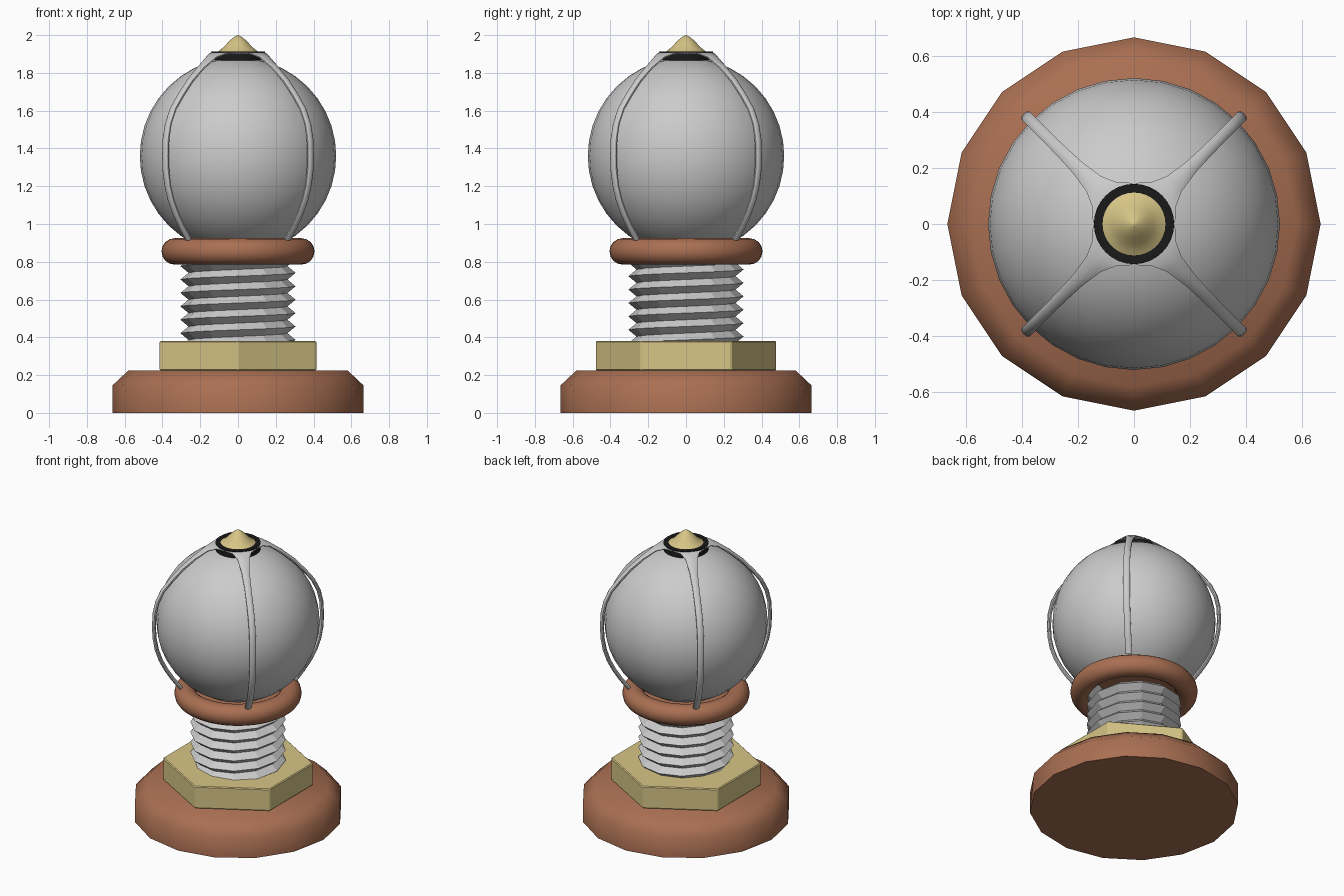
import bpy, bmesh
from math import sin, cos, pi, radians

if "Cube" in bpy.data.objects:
    bpy.data.objects.remove(bpy.data.objects["Cube"])


def material(name, rgb):
    m = bpy.data.materials.new(name)
    m.diffuse_color = (*rgb, 1)
    m.use_nodes = True
    m.node_tree.nodes["Principled BSDF"].inputs["Base Color"].default_value = m.diffuse_color
    return m


copper = material("copper", (0.40, 0.16, 0.085))
brass = material("brass", (0.68, 0.56, 0.24))
black = material("black", (0.01, 0.01, 0.01))


def finish(bm, name, mat=None, angle=35):
    bmesh.ops.remove_doubles(bm, verts=bm.verts, dist=1e-5)
    bmesh.ops.recalc_face_normals(bm, faces=bm.faces)
    me = bpy.data.meshes.new(name)
    bm.to_mesh(me)
    bm.free()
    ob = bpy.data.objects.new(name, me)
    bpy.context.collection.objects.link(ob)
    if mat:
        me.materials.append(mat)
    bpy.ops.object.select_all(action='DESELECT')
    ob.select_set(True)
    bpy.context.view_layer.objects.active = ob
    if angle:
        bpy.ops.object.shade_smooth_by_angle(angle=radians(angle))
    return ob


def skin(bm, rings, close=True):
    """Join a list of vertex rings with quads."""
    n = len(rings[0])
    for a, b in zip(rings, rings[1:]):
        for i in range(n if close else n - 1):
            j = (i + 1) % n
            bm.faces.new((a[i], a[j], b[j], b[i]))


def lathe(name, profile, sides, mat=None, phase=0.0, loop=False, angle=35):
    bm = bmesh.new()
    rings = [[bm.verts.new((r * cos(2 * pi * i / sides + phase),
                            r * sin(2 * pi * i / sides + phase), z))
              for i in range(sides)] for r, z in profile]
    if loop:
        rings.append(rings[0])
    skin(bm, rings)
    if not loop:
        bm.faces.new(rings[0])
        bm.faces.new(rings[-1])
    return finish(bm, name, mat, angle)


# Sixteen-sided base with a chamfered rim
lathe("base", [(0.665, 0), (0.665, 0.145), (0.58, 0.225)], 16, copper, angle=50)

# Hexagonal nut
nut = lathe("nut", [(0.48, 0.225), (0.48, 0.38)], 6, brass, phase=pi / 2, angle=0)
bev = nut.modifiers.new("bevel", 'BEVEL')
bev.width, bev.segments = 0.006, 1

# Helical threaded stem
bm = bmesh.new()
n, pitch, z0 = 12, 0.071, 0.28
cols = []
for i in range(n + 1):
    t = 2 * pi * i / n
    col = []
    for k in range(15):
        r = 0.305 if k % 2 else 0.262
        col.append(bm.verts.new((r * cos(t), r * sin(t), z0 + pitch * (k / 2 + i / n))))
    cols.append(col)
skin(bm, cols, close=False)
finish(bm, "threaded_stem", None, 0)

# Collar ring under the globe
lathe("collar", [(0.335 + 0.07 * cos(2 * pi * k / 16), 0.855 + 0.07 * sin(2 * pi * k / 16))
                 for k in range(16)], 48, copper, loop=True)
lathe("collar_floor", [(0.29, 0.83), (0.29, 0.86)], 32, copper)

# Globe
bm = bmesh.new()
bmesh.ops.create_uvsphere(bm, u_segments=32, v_segments=20, radius=0.52)
bmesh.ops.translate(bm, verts=bm.verts, vec=(0, 0, 1.36))
finish(bm, "globe")

# Four cage wires that flare into a square plate: (radius, z, half thickness, half width)
path = [(0.106, 1.905, 0.006, 0.106), (0.150, 1.902, 0.007, 0.064), (0.20, 1.882, 0.009, 0.040),
        (0.28, 1.825, 0.012, 0.027), (0.36, 1.757, 0.013, 0.023), (0.43, 1.68, 0.013, 0.022),
        (0.485, 1.61, 0.013, 0.022), (0.522, 1.53, 0.013, 0.022), (0.539, 1.45, 0.013, 0.022),
        (0.543, 1.36, 0.013, 0.022), (0.539, 1.28, 0.013, 0.022), (0.525, 1.20, 0.013, 0.022),
        (0.50, 1.125, 0.013, 0.022), (0.465, 1.055, 0.013, 0.022), (0.42, 0.985, 0.013, 0.022),
        (0.37, 0.92, 0.013, 0.022)]
for w in range(4):
    a = pi / 4 + w * pi / 2
    bm = bmesh.new()
    rings = []
    for i, (r, z, th, wd) in enumerate(path):
        p, q = path[max(i - 1, 0)], path[min(i + 1, len(path) - 1)]
        dr, dz = q[0] - p[0], q[1] - p[1]
        length = (dr * dr + dz * dz) ** 0.5
        nr, nz = -dz / length, dr / length
        ring = []
        for k in range(10):
            u, v = th * cos(2 * pi * k / 10), wd * sin(2 * pi * k / 10) / sin(2 * pi * 0.2 + pi / 10)
            rr, zz = r + nr * u, z + nz * u
            ring.append(bm.verts.new((rr * cos(a) - v * sin(a), rr * sin(a) + v * cos(a), zz)))
        rings.append(ring)
    skin(bm, rings)
    bm.faces.new(rings[0])
    bm.faces.new(rings[-1])
    finish(bm, f"cage_wire_{w + 1}", None, 50)

# Black washer and brass finial on top
lathe("washer", [(0.143, 1.865), (0.143, 1.914), (0.112, 1.914), (0.112, 1.865)], 32, black, loop=True)
lathe("finial", [(0.116, 1.86), (0.116, 1.908), (0.095, 1.92), (0.072, 1.94), (0.05, 1.965),
                 (0.03, 1.983), (0.012, 1.995), (0.001, 2.0)], 32, brass)
